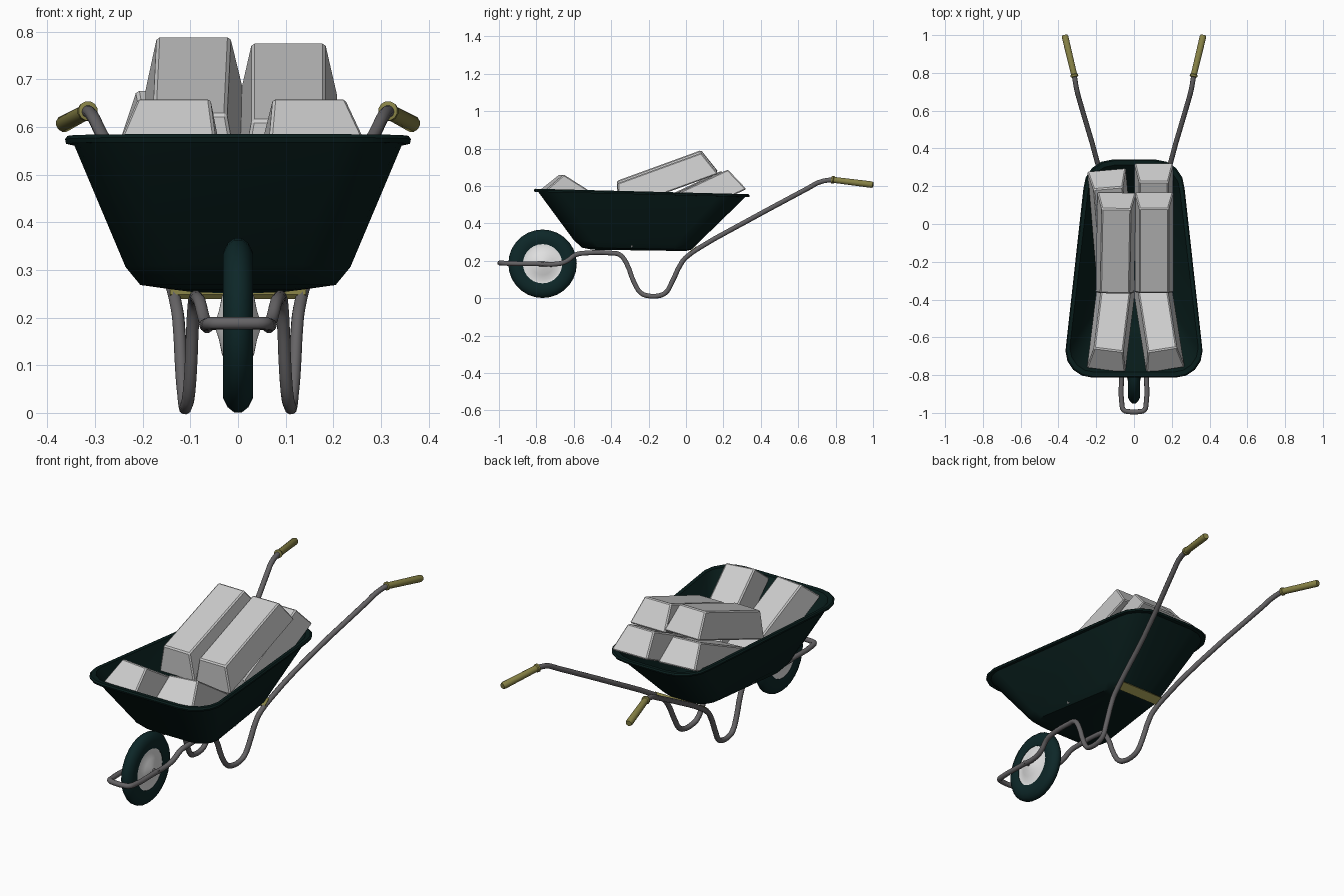
import bpy, bmesh, math
from mathutils import Vector, Matrix

if "Cube" in bpy.data.objects:
    bpy.data.objects.remove(bpy.data.objects["Cube"])


def mat(name, r, g, b):
    m = bpy.data.materials.new(name)
    m.diffuse_color = (r, g, b, 1)
    m.use_nodes = True
    m.node_tree.nodes["Principled BSDF"].inputs["Base Color"].default_value = m.diffuse_color
    return m


TRAY = mat("dark green", .0025, .012, .011)
TYRE = mat("dark teal rubber", .004, .02, .021)
TUBE = mat("grey steel", .13, .125, .13)
OLIVE = mat("olive", .24, .22, .06)
BAR = mat("silver", .6, .6, .6)
HUB = mat("pale grey", .78, .78, .78)


def finish(name, bm, material, angle=None):
    bmesh.ops.recalc_face_normals(bm, faces=bm.faces)
    me = bpy.data.meshes.new(name)
    bm.to_mesh(me)
    bm.free()
    me.materials.append(material)
    ob = bpy.data.objects.new(name, me)
    bpy.context.collection.objects.link(ob)
    if angle:
        smooth(ob, angle)
    return ob


def smooth(ob, angle):
    bpy.ops.object.select_all(action='DESELECT')
    ob.select_set(True)
    bpy.context.view_layer.objects.active = ob
    bpy.ops.object.shade_smooth_by_angle(angle=math.radians(angle))


def loft(bm, rings, caps=True, loop=False):
    vs = [[bm.verts.new(p) for p in r] for r in rings]
    pairs = list(zip(vs, vs[1:])) + ([(vs[-1], vs[0])] if loop else [])
    for a, b in pairs:
        n = len(a)
        for i in range(n):
            j = (i + 1) % n
            bm.faces.new((a[i], a[j], b[j], b[i]))
    if caps:
        bm.faces.new(vs[0])
        bm.faces.new(vs[-1])


def lathe(name, profile, origin, axis, material, seg=24, loop=False):
    """Turn (radius, distance along axis) pairs around an axis."""
    rot = Vector((0, 0, 1)).rotation_difference(Vector(axis)).to_matrix()
    o = Vector(origin)
    rings = [[o + rot @ Vector((r * math.cos(2 * math.pi * i / seg),
                                r * math.sin(2 * math.pi * i / seg), h))
              for i in range(seg)] for r, h in profile]
    bm = bmesh.new()
    loft(bm, rings, not loop, loop)
    return finish(name, bm, material, 40)


# Tray: tapered rounded outlines lofted up the outside and down the inside
def outline(yf, yb, wf, wb, zf, zb, r, n=4):
    pts = []
    for k in range(n + 1):
        a = math.pi / 2 * k / n
        pts.append((wf - r + r * math.sin(a), yf + r - r * math.cos(a)))
    rb = r * 1.1
    for k in range(n + 1):
        a = math.pi / 2 * k / n
        pts.append((wb - rb + rb * math.cos(a), yb - rb + rb * math.sin(a)))
    pts += [(-x, y) for x, y in reversed(pts)]
    return [(x, y, zf + (zb - zf) * (y - yf) / (yb - yf)) for x, y in pts]


bm = bmesh.new()
loft(bm, [outline(*a) for a in (
    (-.50, .000, .130, .090, .259, .252, .07),
    (-.555, .030, .205, .145, .270, .260, .09),
    (-.600, .055, .236, .170, .310, .285, .10),
    (-.790, .318, .345, .250, .568, .541, .13),
    (-.810, .338, .361, .266, .568, .541, .14),
    (-.813, .341, .363, .268, .578, .550, .14),
    (-.807, .335, .358, .262, .585, .556, .14),
    (-.784, .312, .340, .244, .583, .554, .13),
    (-.593, .048, .229, .163, .315, .290, .10),
    (-.550, .025, .200, .140, .278, .268, .09),
    (-.50, .000, .130, .090, .267, .260, .07))])
finish("tray", bm, TRAY, 35)

# Tubular frame: one bent tube from handle to handle round the wheel
half = [(.055, -.985, .188), (.064, -.955, .186), (.066, -.80, .184), (.066, -.68, .184),
        (.072, -.635, .200), (.080, -.59, .232), (.086, -.54, .241), (.090, -.40, .241),
        (.092, -.355, .233), (.095, -.32, .19), (.100, -.275, .078), (.105, -.24, .027),
        (.109, -.21, .014), (.112, -.14, .014), (.114, -.105, .033), (.118, -.08, .075),
        (.125, -.02, .195), (.129, .005, .222), (.140, .07, .268), (.187, .30, .398),
        (.290, .66, .592), (.303, .71, .619), (.317, .79, .633), (.330, .85, .626)]
path = [(-x, y, z) for x, y, z in reversed(half)] + \
       [(-.03, -.993, .188), (.03, -.993, .188)] + half
cu = bpy.data.curves.new("frame", 'CURVE')
cu.dimensions = '3D'
cu.bevel_depth = .0132
cu.bevel_resolution = 3
cu.use_fill_caps = True
sp = cu.splines.new('BEZIER')
sp.resolution_u = 3
sp.bezier_points.add(len(path) - 1)
for p, co in zip(sp.bezier_points, path):
    p.co = co
    p.handle_left_type = p.handle_right_type = 'AUTO'
frame = bpy.data.objects.new("tube_frame", cu)
bpy.context.collection.objects.link(frame)
cu.materials.append(TUBE)
bpy.ops.object.select_all(action='DESELECT')
frame.select_set(True)
bpy.context.view_layer.objects.active = frame
bpy.ops.object.convert(target='MESH')
smooth(bpy.context.view_layer.objects.active, 50)

# Handle grips with a collar at the inner end
for side, s in (("right", 1), ("left", -1)):
    a, b = Vector((s * .314, .778, .634)), Vector((s * .367, 1.0, .606))
    L = (b - a).length
    lathe(side + "_grip", [(.015, 0), (.021, .002), (.021, .012), (.0165, .016),
                           (.018, L - .01), (.014, L)], a, (b - a).normalized(), OLIVE, 12)

# Cross plate under the rear of the tray
bm = bmesh.new()
bmesh.ops.create_cube(bm, size=1, matrix=Matrix.Translation((0, .04, .258))
                      @ Matrix.Rotation(math.radians(38), 4, 'X')
                      @ Matrix.Diagonal((.285, .045, .012, 1)))
finish("cross_plate", bm, OLIVE)

# Wheel: tyre, domed hub and axle
W = (0, -.767, .184)
X = (1, 0, 0)
lathe("tyre", [(.105, -.026), (.125, -.032), (.152, -.032), (.172, -.022), (.183, -.008),
               (.183, .008), (.172, .022), (.152, .032), (.125, .032), (.105, .026)],
      W, X, TYRE, 28, True)
lathe("wheel_hub", [(.012, -.046), (.030, -.040), (.060, -.034), (.088, -.022), (.107, -.024),
                    (.107, .024), (.088, .022), (.060, .034), (.030, .040), (.012, .046)],
      W, X, HUB, 28)
lathe("axle", [(.010, -.078), (.010, .078)], W, X, TUBE, 12)


# Metal bars: tapered blocks placed by the centre of their top face
def ingot(name, loc, pitch, yaw):
    bm = bmesh.new()
    loft(bm, [[(x * sx, y * sy, z) for x, y in ((-1, -1), (1, -1), (1, 1), (-1, 1))]
              for sx, sy, z in ((.103, .284, -.137), (.077, .238, 0))])
    bmesh.ops.recalc_face_normals(bm, faces=bm.faces)
    bmesh.ops.bevel(bm, geom=bm.edges[:], offset=.006, segments=1, affect='EDGES')
    ob = finish(name, bm, BAR)
    ob.matrix_world = (Matrix.Translation(loc) @ Matrix.Rotation(math.radians(yaw), 4, 'Z')
                       @ Matrix.Rotation(math.radians(pitch), 4, 'X'))


for name, loc, pitch, yaw in (
        ("front_left_bar", (-.110, -.466, .535), -32, -7),
        ("front_right_bar", (.118, -.466, .535), -32, 9),
        ("rear_left_bar", (-.118, -.025, .578), 25, 5),
        ("rear_right_bar", (.105, .008, .587), 25, 0),
        ("upper_left_bar", (-.097, -.144, .709), 20, -1),
        ("upper_right_bar", (.106, -.142, .696), 20, 0)):
    ingot(name, loc, pitch, yaw)
